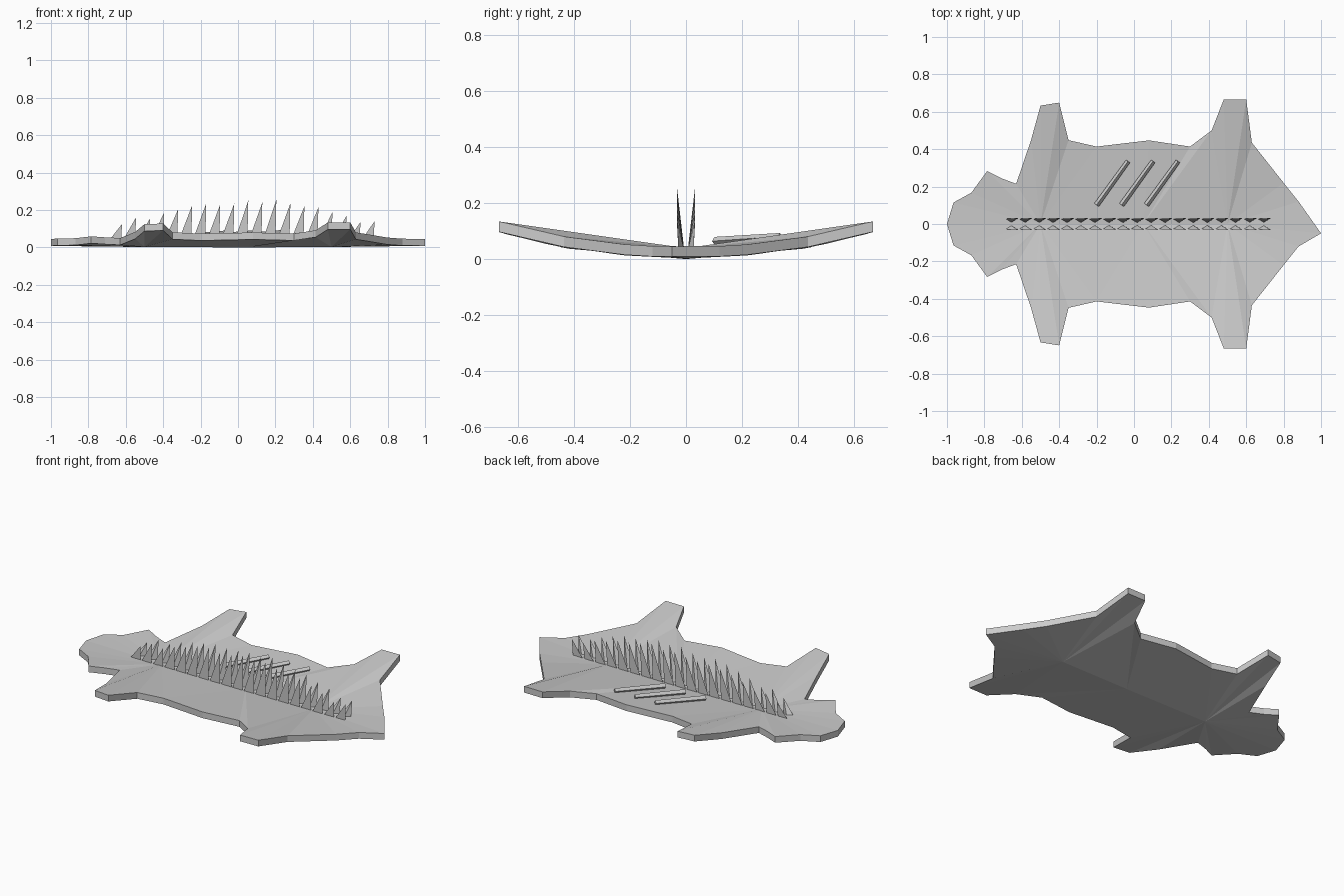
import bpy, bmesh, math
from mathutils import Vector

if "Cube" in bpy.data.objects:
    bpy.data.objects.remove(bpy.data.objects["Cube"])

mat = bpy.data.materials.new("plain grey")
mat.diffuse_color = (0.6, 0.6, 0.6, 1)
mat.use_nodes = True
mat.node_tree.nodes["Principled BSDF"].inputs["Base Color"].default_value = mat.diffuse_color


def finish(name, bm):
    bmesh.ops.recalc_face_normals(bm, faces=bm.faces)
    me = bpy.data.meshes.new(name)
    bm.to_mesh(me)
    bm.free()
    me.materials.append(mat)
    ob = bpy.data.objects.new(name, me)
    bpy.context.collection.objects.link(ob)
    return ob


# Hide: bowed slab fanned out from a few points along the spine
HALF = [(-.965, .115), (-.87, .167), (-.785, .283), (-.71, .245), (-.63, .215),
        (-.55, .45), (-.5, .633), (-.4, .649), (-.35, .448), (-.2, .414),
        (.08, .447), (.3, .414), (.415, .5), (.48, .666), (.6, .666),
        (.63, .435), (.8, .22), (.88, .12)]
SPINE = [-.5, .05, .5]
THICK = .037


def sag(x, y):
    return .212 * y * y + .008 * x * x


bm = bmesh.new()


def pair(x, y):
    z = sag(x, y)
    return bm.verts.new((x, y, z)), bm.verts.new((x, y, z + THICK))


def tri(a, b, c):
    for k in (0, 1):
        bm.faces.new((a[k], b[k], c[k]))


spine = [pair(x, 0) for x in SPINE]
nose, tail = pair(-1, 0), pair(1, -.05)


def hub(x):
    return 0 if x < -.3 else (1 if x < .36 else 2)


for s in (1, -1):
    rim = [nose] + [pair(x, y * s) for x, y in HALF] + [tail]
    for a, b in zip(rim, rim[1:]):
        ha, hb = hub(a[0].co.x), hub(b[0].co.x)
        tri(spine[ha], a, b)
        if ha != hb:
            tri(spine[ha], b, spine[hb])
        bm.faces.new((a[0], b[0], b[1], a[1]))
finish("hide", bm)

# Spines: two mirrored rows of three-sided spikes leaning towards the tail
TIPS = [.125, .16, .155, .185, .205, .225, .235, .23, .235, .25,
        .24, .255, .235, .22, .215, .19, .17, .135, .14]
for s, label in ((1, "left"), (-1, "right")):
    bm = bmesh.new()
    for i, h in enumerate(TIPS):
        x = -.62 + .075 * i
        base = [bm.verts.new(p) for p in ((x - .075, .027 * s, .03),
                                          (x - .005, .027 * s, .03),
                                          (x - .04, .006 * s, .03))]
        tip = bm.verts.new((x, .032 * s, h))
        bm.faces.new(base)
        for k in range(3):
            bm.faces.new((base[k], base[(k + 1) % 3], tip))
    finish("spines_" + label, bm)

# Slashes: three slanted four-sided bars on one flank
for i, x in enumerate((-.2, -.066, .067)):
    a, b = Vector((x, .102, .064)), Vector((x + .168, .335, .08))
    d = b - a
    bm = bmesh.new()
    bmesh.ops.create_cone(bm, cap_ends=True, segments=4, radius1=.015,
                          radius2=.013, depth=d.length)
    ob = finish("slash_%d" % (i + 1), bm)
    ob.location = (a + b) / 2
    ob.rotation_euler = d.to_track_quat('Z', 'Y').to_euler()
